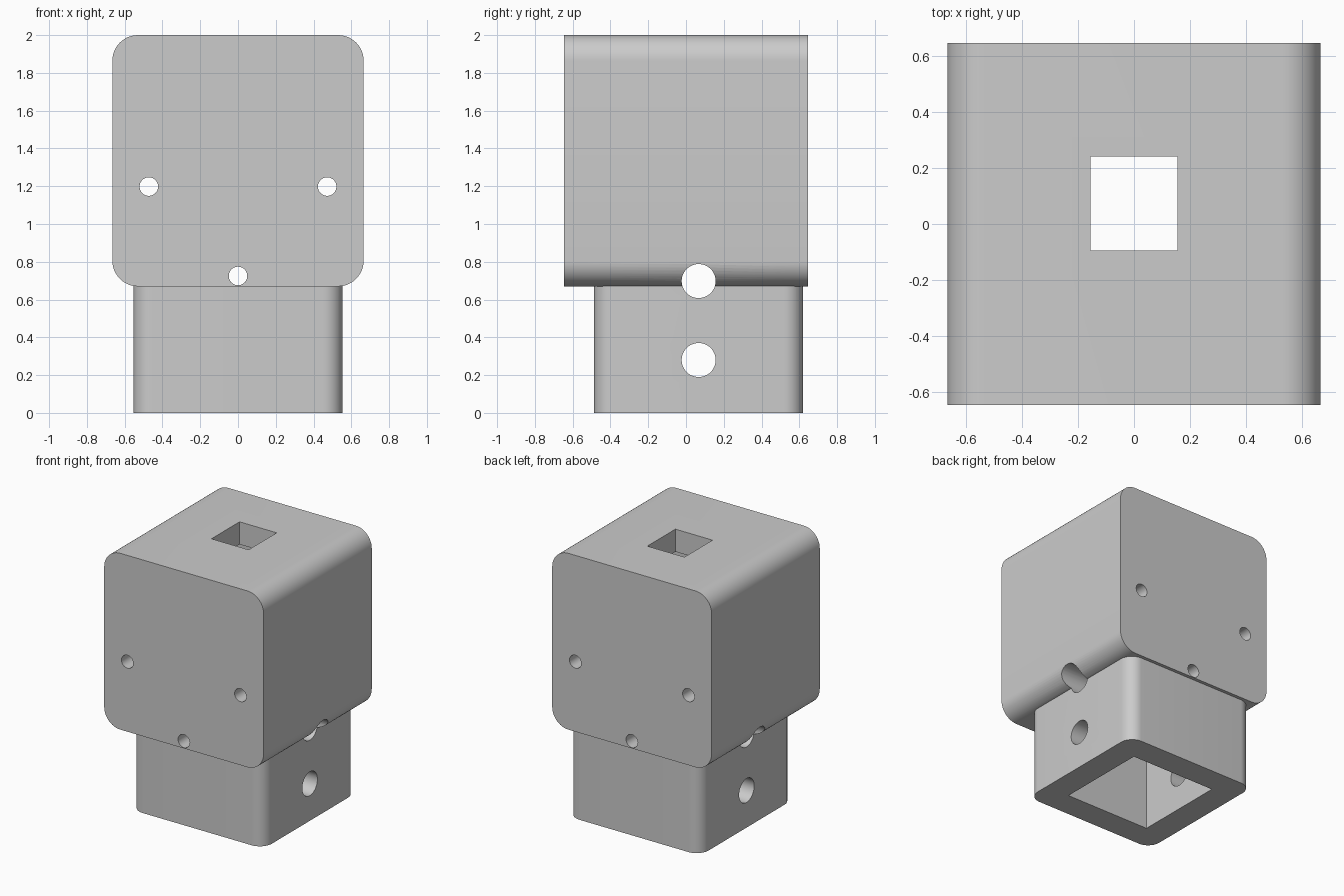
import bpy
import math
from mathutils import Matrix

cube = bpy.data.objects.get("Cube")
if cube:
    bpy.data.objects.remove(cube, do_unlink=True)

grey = bpy.data.materials.new("plain grey")
grey.use_nodes = True
GREY = (0.6, 0.6, 0.6, 1)
grey.diffuse_color = GREY
grey.node_tree.nodes["Principled BSDF"].inputs["Base Color"].default_value = GREY

STEM_Y = 0.067  # centre line of the socket


def finish(obj, name):
    obj.name = name
    obj.data.materials.clear()
    obj.data.materials.append(grey)
    return obj


def box(name, size, centre):
    bpy.ops.mesh.primitive_cube_add(size=1)
    obj = bpy.context.object
    obj.data.transform(Matrix.Translation(centre) @ Matrix.Diagonal((*size, 1)))
    return finish(obj, name)


def rod(name, radius, centre, axis):
    bpy.ops.mesh.primitive_cylinder_add(vertices=48, radius=radius, depth=3)
    obj = bpy.context.object
    turn = Matrix.Rotation(math.pi / 2, 4, "Y" if axis == "X" else "X")
    obj.data.transform(Matrix.Translation(centre) @ turn)
    return finish(obj, name)


def apply(obj, mod):
    bpy.context.view_layer.objects.active = obj
    bpy.ops.object.modifier_apply(modifier=mod.name)


def round_edges(obj, axis, radius):
    """Round the four edges that run along one axis."""
    weights = obj.data.attributes.new("bevel_weight_edge", "FLOAT", "EDGE")
    for edge in obj.data.edges:
        a, b = (obj.data.vertices[i].co for i in edge.vertices)
        weights.data[edge.index].value = float(abs((a - b)[axis]) > 0.01)
    mod = obj.modifiers.new("rounding", "BEVEL")
    mod.limit_method = "WEIGHT"
    mod.width = radius
    mod.segments = 12
    apply(obj, mod)


def combine(obj, other, operation):
    mod = obj.modifiers.new(operation, "BOOLEAN")
    mod.operation = operation
    mod.solver = "EXACT"
    mod.object = other
    apply(obj, mod)
    bpy.data.objects.remove(other, do_unlink=True)


# Head block with rounded long edges, joined to the rounded square stem
bracket = box("bracket_body", (1.33, 1.29, 1.33), (0, 0, 1.335))
round_edges(bracket, 1, 0.135)
stem = box("stem", (1.106, 1.106, 1), (0, STEM_Y, 0.5))
round_edges(stem, 2, 0.1)
combine(bracket, stem, "UNION")

# Square socket from below and the smaller opening in the top
combine(bracket, box("socket", (0.71, 0.71, 2.33), (0, STEM_Y, 0.665)), "DIFFERENCE")
combine(bracket, box("top_opening", (0.31, 0.335, 1), (0, 0.0725, 1.8)), "DIFFERENCE")

# Large cross holes
for z in (0.28, 0.698):
    combine(bracket, rod("cross_hole", 0.09, (0, STEM_Y, z), "X"), "DIFFERENCE")

# Small screw holes, front to back
for x, z in ((-0.472, 1.198), (0.472, 1.198), (0, 0.725)):
    combine(bracket, rod("screw_hole", 0.049, (x, 0, z), "Y"), "DIFFERENCE")

bpy.ops.object.select_all(action="DESELECT")
bracket.select_set(True)
bpy.context.view_layer.objects.active = bracket
bpy.ops.object.shade_smooth_by_angle(angle=math.radians(30))
